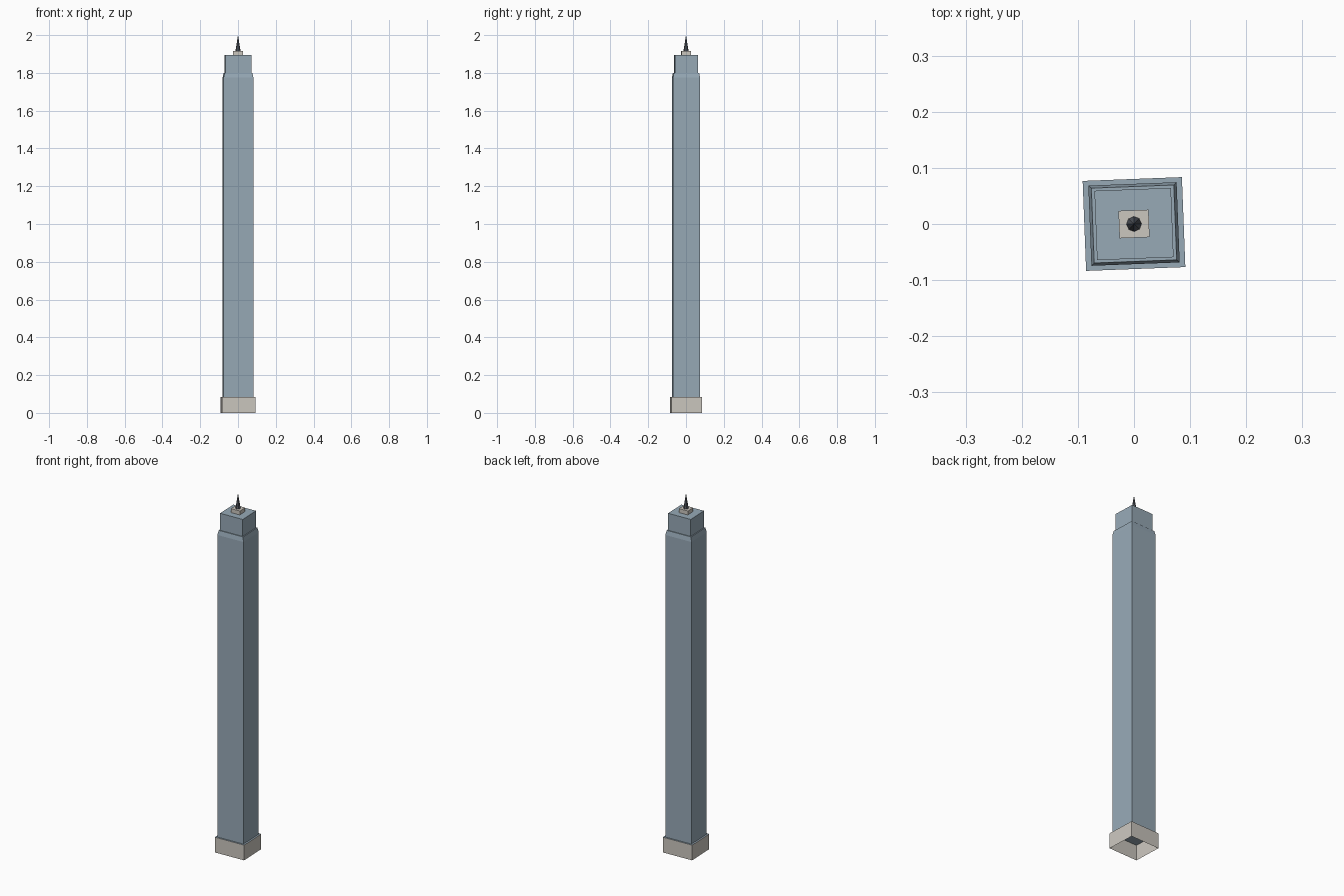
import bpy
import bmesh
from math import radians
from mathutils import Matrix

if "Cube" in bpy.data.objects:
    bpy.data.objects.remove(bpy.data.objects["Cube"], do_unlink=True)

TURN = radians(2.2)  # the whole tower stands slightly turned on its plot


def material(name, rgb):
    mat = bpy.data.materials.new(name)
    mat.use_nodes = True
    mat.diffuse_color = (*rgb, 1)
    mat.node_tree.nodes["Principled BSDF"].inputs["Base Color"].default_value = (*rgb, 1)
    return mat


blue = material("blue grey cladding", (0.31, 0.40, 0.47))
stone = material("pale stone", (0.60, 0.57, 0.52))
steel = material("dark steel", (0.09, 0.10, 0.12))


def finish(name, bm, mats):
    bmesh.ops.rotate(bm, verts=bm.verts, matrix=Matrix.Rotation(TURN, 3, "Z"))
    mesh = bpy.data.meshes.new(name)
    bm.to_mesh(mesh)
    bm.free()
    for mat in mats:
        mesh.materials.append(mat)
    obj = bpy.data.objects.new(name, mesh)
    bpy.context.collection.objects.link(obj)
    return obj


def stack(name, rings, mats):
    """Rectangular tier from (half width, half depth, height) rings, open below.
    The roof takes the last material, the walls the first."""
    bm = bmesh.new()
    loops = [[bm.verts.new((sx * w, sy * d, z))
              for sx, sy in ((-1, -1), (1, -1), (1, 1), (-1, 1))]
             for w, d, z in rings]
    for low, high in zip(loops, loops[1:]):
        for i in range(4):
            j = (i + 1) % 4
            bm.faces.new((low[i], low[j], high[j], high[i]))
    roof = bm.faces.new(loops[-1])
    roof.material_index = len(mats) - 1
    return finish(name, bm, mats)


# Stone podium with a blue roof ledge, hollow underneath
stack("podium", [(0.0885, 0.0802, 0), (0.0885, 0.0802, 0.085)], [stone, blue])

# Main shaft with a chamfered shoulder
stack("shaft", [(0.0787, 0.0715, 0.085), (0.0787, 0.0715, 1.775),
                (0.0735, 0.0667, 1.80)], [blue])

# Set-back crown and rooftop plant room
stack("crown", [(0.0682, 0.0618, 1.80), (0.0682, 0.0618, 1.895)], [blue])
stack("roof_block", [(0.0268, 0.0245, 1.895), (0.0268, 0.0245, 1.917)], [stone])

# Faceted spire
bm = bmesh.new()
bmesh.ops.create_cone(bm, cap_ends=True, segments=8, radius1=0.0135, radius2=0,
                      depth=0.083, matrix=Matrix.Translation((0, 0, 1.9585)))
finish("spire", bm, [steel])
